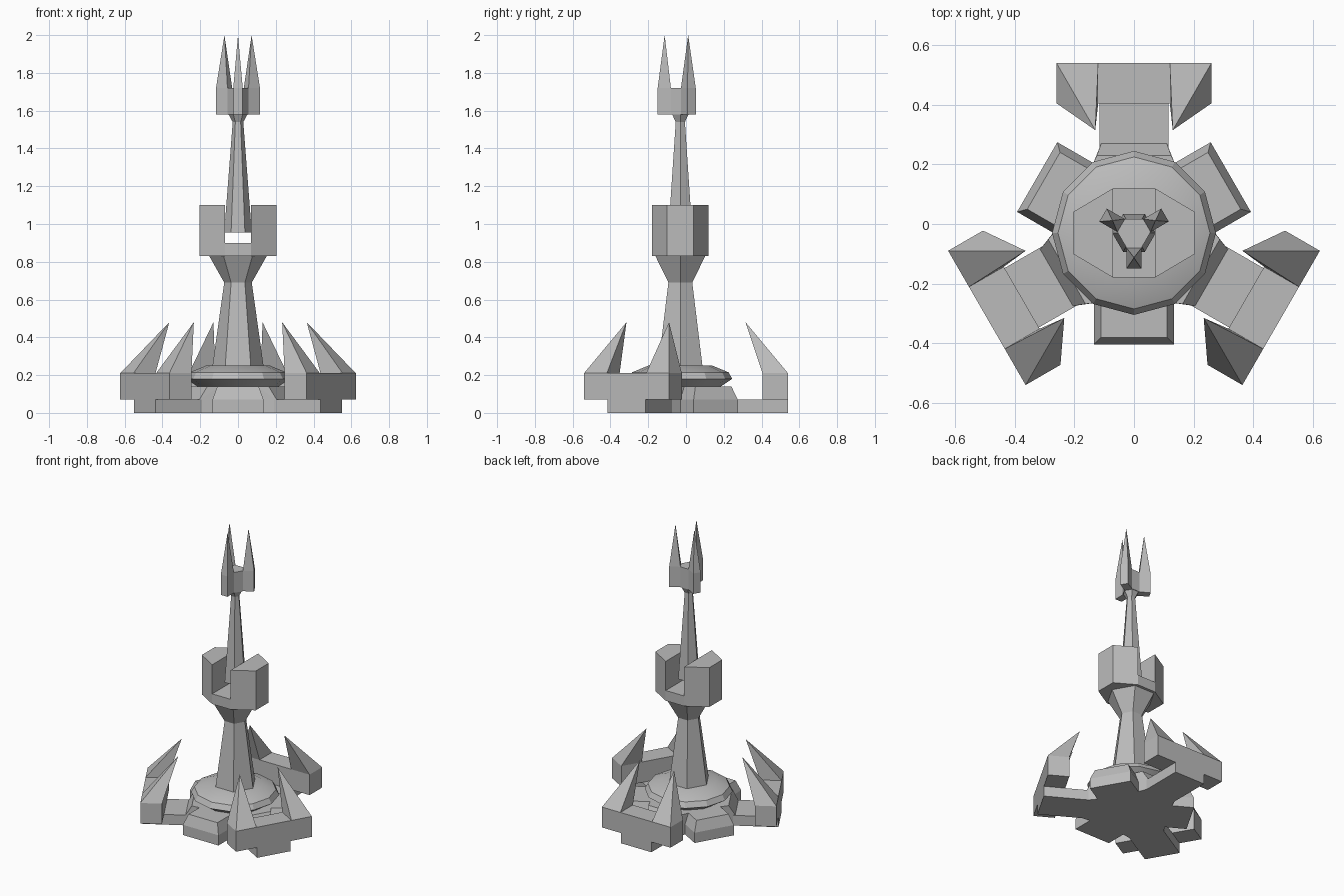
import bpy, bmesh
from math import cos, sin, radians
from mathutils import Matrix, Vector

cube = bpy.data.objects.get("Cube")
if cube:
    bpy.data.objects.remove(cube, do_unlink=True)

AXIS = Matrix.Translation((0, -0.03, 0))  # tower axis sits slightly forward

stone = bpy.data.materials.new("stone_grey")
stone.use_nodes = True
stone.diffuse_color = (0.5, 0.5, 0.5, 1)
bsdf = next(n for n in stone.node_tree.nodes if n.type == 'BSDF_PRINCIPLED')
bsdf.inputs["Base Color"].default_value = stone.diffuse_color


def finish(name, bm, turn=0):
    """Turn the part about the tower axis and make it an object."""
    bmesh.ops.recalc_face_normals(bm, faces=bm.faces)
    bm.transform(AXIS @ Matrix.Rotation(radians(turn), 4, 'Z'))
    mesh = bpy.data.meshes.new(name)
    bm.to_mesh(mesh)
    bm.free()
    mesh.materials.append(stone)
    obj = bpy.data.objects.new(name, mesh)
    bpy.context.collection.objects.link(obj)
    return obj


def hull(name, points, turn=0):
    """Flat-faced convex solid around the points."""
    bm = bmesh.new()
    for p in points:
        bm.verts.new(p)
    out = bmesh.ops.convex_hull(bm, input=bm.verts)
    bmesh.ops.delete(bm, geom=[v for v in out["geom_interior"] if isinstance(v, bmesh.types.BMVert)], context='VERTS')
    bmesh.ops.dissolve_limit(bm, angle_limit=radians(1), verts=bm.verts, edges=bm.edges)
    return finish(name, bm, turn)


def rect(x0, x1, y0, y1, z):
    return [(x, y, z) for x in (x0, x1) for y in (y0, y1)]


def box(name, x0, x1, y0, y1, z0, z1, turn=0):
    return hull(name, rect(x0, x1, y0, y1, z0) + rect(x0, x1, y0, y1, z1), turn)


def lathe(name, profile, sides):
    """Stack of regular polygons given as (radius, height)."""
    bm = bmesh.new()
    rings = [[bm.verts.new((r * cos(radians(360 * i / sides)), r * sin(radians(360 * i / sides)), z))
              for i in range(sides)] for r, z in profile]
    for low, high in zip(rings, rings[1:]):
        for i in range(sides):
            j = (i + 1) % sides
            bm.faces.new((low[i], low[j], high[j], high[i]))
    bm.faces.new(rings[0])
    bm.faces.new(rings[-1])
    return finish(name, bm)


# Base: hub and the plate above it
lathe("hub", [(0.25, 0), (0.25, 0.14)], 12)
plate = lathe("round_plate", [(0.215, 0.14), (0.275, 0.18), (0.255, 0.215), (0.17, 0.25)], 12)
bpy.ops.object.select_all(action='DESELECT')
plate.select_set(True)
bpy.context.view_layer.objects.active = plate
bpy.ops.object.shade_smooth_by_angle(angle=radians(25))

# Three claw arms, each along +y before turning
for n, turn in enumerate((0, 120, 240), 1):
    box(f"arm_{n}", -0.115, 0.115, 0.15, 0.57, 0, 0.07, turn)
    hull(f"arm_root_{n}", rect(-0.15, 0.15, 0.1, 0.2, 0) + rect(-0.15, 0.15, 0.1, 0.2, 0.14)
         + rect(-0.11, 0.11, 0.2, 0.3, 0) + rect(-0.11, 0.11, 0.2, 0.3, 0.07)
         + rect(-0.125, 0.125, 0.2, 0.26, 0.14), turn)
    box(f"arm_block_{n}", -0.26, 0.26, 0.435, 0.57, 0.07, 0.21, turn)
    for side, label in ((-1, "a"), (1, "b")):
        hull(f"claw_{n}{label}", rect(side * 0.26, side * 0.12, 0.435, 0.57, 0.21)
             + [(side * 0.13, 0.345, 0.48)], turn)

# Three bevelled buttresses between the arms
for n, turn in enumerate((60, 180, 300), 1):
    hull(f"buttress_{n}", rect(-0.135, 0.135, 0.15, 0.375, 0) + rect(-0.135, 0.135, 0.15, 0.375, 0.07)
         + rect(-0.11, 0.11, 0.15, 0.35, 0.14), turn)

# Hexagonal column widening into a cup
lathe("column", [(0.135, 0.25), (0.073, 0.69), (0.152, 0.83)], 6)

# Eight-sided crown with a slot from front to back
crown_plan = [(0.07, 0.15), (0.205, 0.07)]
crown = hull("crown", [(sx * x, sy * y, z) for x, y in crown_plan
                       for sx in (-1, 1) for sy in (-1, 1) for z in (0.83, 1.1)])
slot = box("slot_cutter", -0.07, 0.07, -0.3, 0.3, 0.9, 1.3)
slot.hide_render = True
cut = crown.modifiers.new("slot", 'BOOLEAN')
cut.operation, cut.solver, cut.object = 'DIFFERENCE', 'EXACT', slot
bpy.context.view_layer.objects.active = crown
bpy.ops.object.modifier_apply(modifier=cut.name)
bpy.data.objects.remove(slot, do_unlink=True)

# Shaft floating in the slot, flaring under the spear head
lathe("shaft", [(0.073, 0.955), (0.028, 1.54), (0.05, 1.58)], 6)

# Spear head: core joining three prongs
core = []
for turn in (60, 180, 300):
    spin = Matrix.Rotation(radians(turn), 4, 'Z')
    core += [spin @ Vector((x, 0.05, z)) for x in (-0.025, 0.025) for z in (1.58, 1.72)]
hull("head_core", core)
for n, turn in enumerate((60, 180, 300), 1):
    hull(f"prong_{n}", rect(-0.025, 0.025, 0.05, 0.12, 1.58) + rect(-0.025, 0.025, 0.05, 0.12, 1.72)
         + [(0, 0.083, 2.0)], turn)
